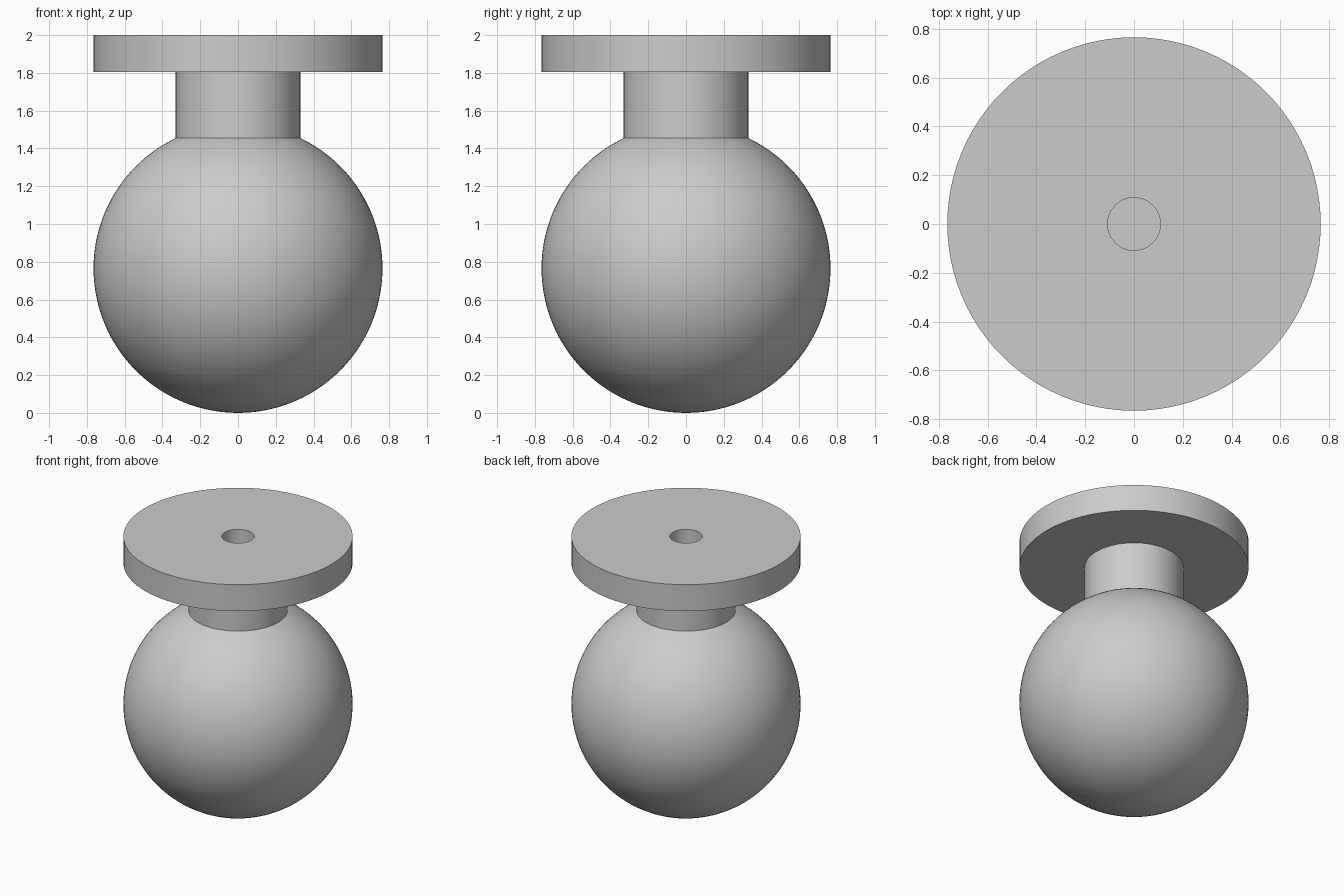
import bpy, bmesh
from math import sin, cos, asin, pi, radians
from mathutils import Vector

if "Cube" in bpy.data.objects:
    bpy.data.objects.remove(bpy.data.objects["Cube"])

BALL_R = 0.765
NECK_R = 0.33
HOLE_R = 0.108
PLATE_Z, TOP_Z, HOLE_Z = 1.805, 2.0, 1.3
SEGMENTS = 96
ARC_STEPS = 48

grey = bpy.data.materials.new("light grey")
grey.use_nodes = True
colour = (0.6, 0.6, 0.6, 1)
grey.diffuse_color = colour
grey.node_tree.nodes["Principled BSDF"].inputs["Base Color"].default_value = colour


def lathe(name, profile):
    """Turn an (r, z) profile around the z axis into a closed solid."""
    bm = bmesh.new()
    verts = [bm.verts.new((r, 0, z)) for r, z in profile]
    edges = [bm.edges.new(pair) for pair in zip(verts, verts[1:])]
    bmesh.ops.spin(bm, geom=verts + edges, cent=(0, 0, 0), axis=(0, 0, 1),
                   angle=2 * pi, steps=SEGMENTS, use_duplicate=False)
    bmesh.ops.remove_doubles(bm, verts=bm.verts, dist=0.0001)
    bmesh.ops.recalc_face_normals(bm, faces=bm.faces)
    mesh = bpy.data.meshes.new(name)
    bm.to_mesh(mesh)
    bm.free()
    mesh.materials.append(grey)
    obj = bpy.data.objects.new(name, mesh)
    bpy.context.collection.objects.link(obj)
    return obj


# Ball, from the bottom pole up to where it meets the neck
end_angle = pi - asin(NECK_R / BALL_R)
profile = []
for i in range(ARC_STEPS + 1):
    a = end_angle * i / ARC_STEPS
    profile.append((BALL_R * sin(a), BALL_R * (1 - cos(a))))

# Neck, round plate and blind screw hole
profile += [(NECK_R, PLATE_Z), (BALL_R, PLATE_Z), (BALL_R, TOP_Z),
            (HOLE_R, TOP_Z), (HOLE_R, HOLE_Z), (0, HOLE_Z)]

knob = lathe("knob", profile)
bpy.ops.object.select_all(action='DESELECT')
knob.select_set(True)
bpy.context.view_layer.objects.active = knob
bpy.ops.object.shade_smooth_by_angle(angle=radians(20))
